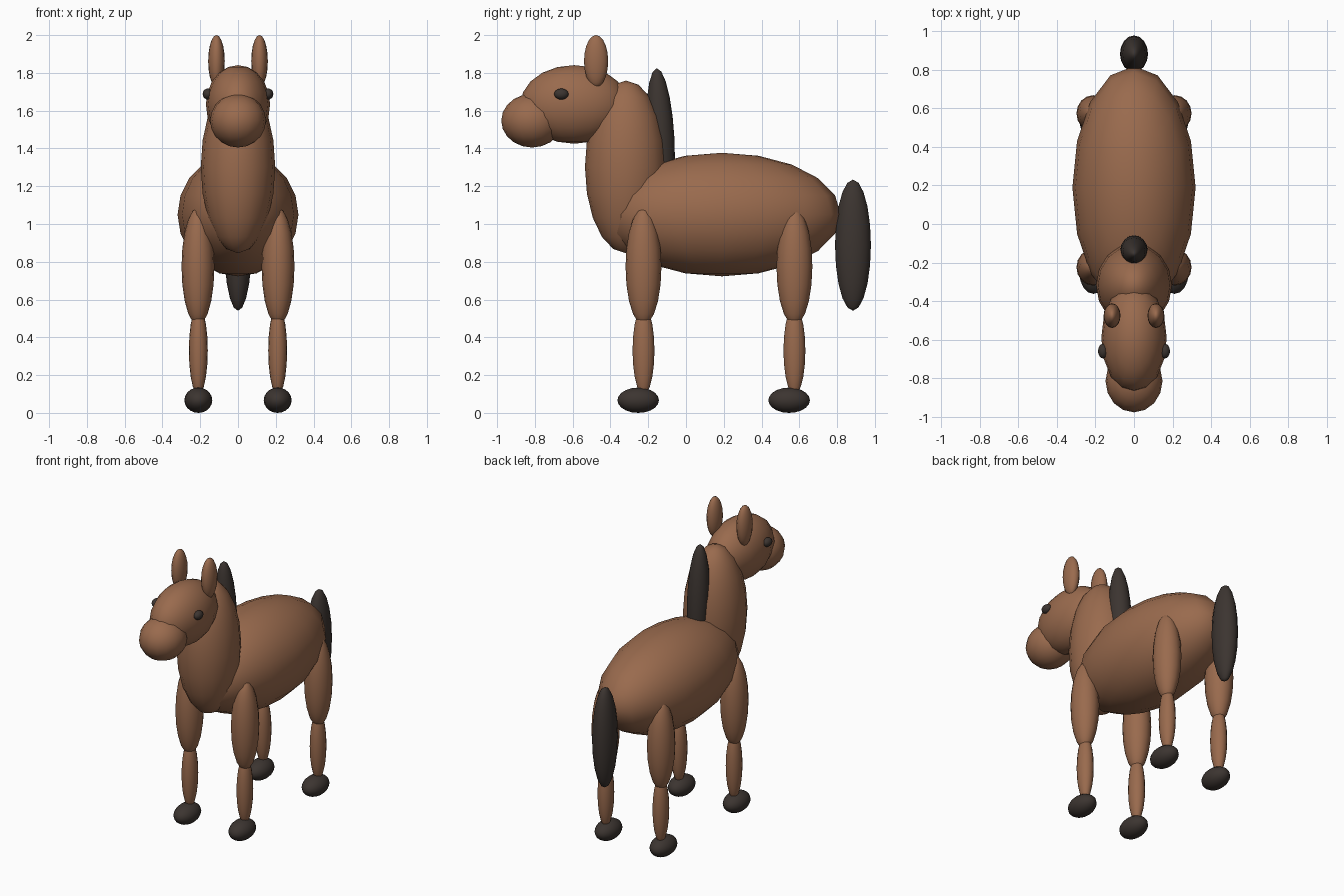
import bpy
import math

if "Cube" in bpy.data.objects:
    bpy.data.objects.remove(bpy.data.objects["Cube"])


def material(name, rgb):
    m = bpy.data.materials.new(name)
    m.diffuse_color = (*rgb, 1.0)
    m.use_nodes = True
    m.node_tree.nodes["Principled BSDF"].inputs["Base Color"].default_value = m.diffuse_color
    return m


BROWN = material("brown_coat", (0.32, 0.145, 0.075))
DARK = material("dark_hair", (0.045, 0.035, 0.03))


def ellipsoid(name, center, radii, mat, tilt=0.0):
    """Smooth low-resolution ball stretched to the given radii."""
    bpy.ops.mesh.primitive_uv_sphere_add(segments=16, ring_count=10, radius=1,
                                         location=center, rotation=(tilt, 0, 0))
    ob = bpy.context.object
    ob.name = name
    ob.scale = radii
    ob.data.materials.append(mat)
    bpy.ops.object.shade_smooth()
    return ob


def pair(name, center, radii, mat):
    """Left and right copies mirrored across x = 0."""
    for side, s in (("left", -1), ("right", 1)):
        ellipsoid(f"{name}_{side}", (s * center[0], center[1], center[2]), radii, mat)


# Torso, neck and head
ellipsoid("body", (0, 0.19, 1.05), (0.32, 0.63, 0.327), BROWN)
ellipsoid("neck", (0, -0.318, 1.302), (0.197, 0.217, 0.457), BROWN)
ellipsoid("head", (0, -0.592, 1.633), (0.17, 0.285, 0.208), BROWN)
ellipsoid("muzzle", (0, -0.815, 1.547), (0.148, 0.163, 0.142), BROWN)

# Ears and eyes
pair("ear", (0.114, -0.476, 1.862), (0.044, 0.064, 0.138), BROWN)
pair("eye", (0.16, -0.66, 1.688), (0.027, 0.038, 0.029), DARK)

# Mane and tail
ellipsoid("mane", (0, -0.135, 1.45), (0.071, 0.074, 0.375), DARK, math.radians(3))
ellipsoid("tail", (0, 0.884, 0.888), (0.073, 0.095, 0.347), DARK)

# Legs
for name, y in (("front", -0.225), ("rear", 0.574)):
    pair(f"{name}_upper_leg", (0.212, y, 0.775), (0.087, 0.095, 0.31), BROWN)
    pair(f"{name}_lower_leg", (0.21, y, 0.33), (0.05, 0.058, 0.235), BROWN)
    pair(f"{name}_hoof", (0.21, y - 0.028, 0.067), (0.074, 0.11, 0.067), DARK)
